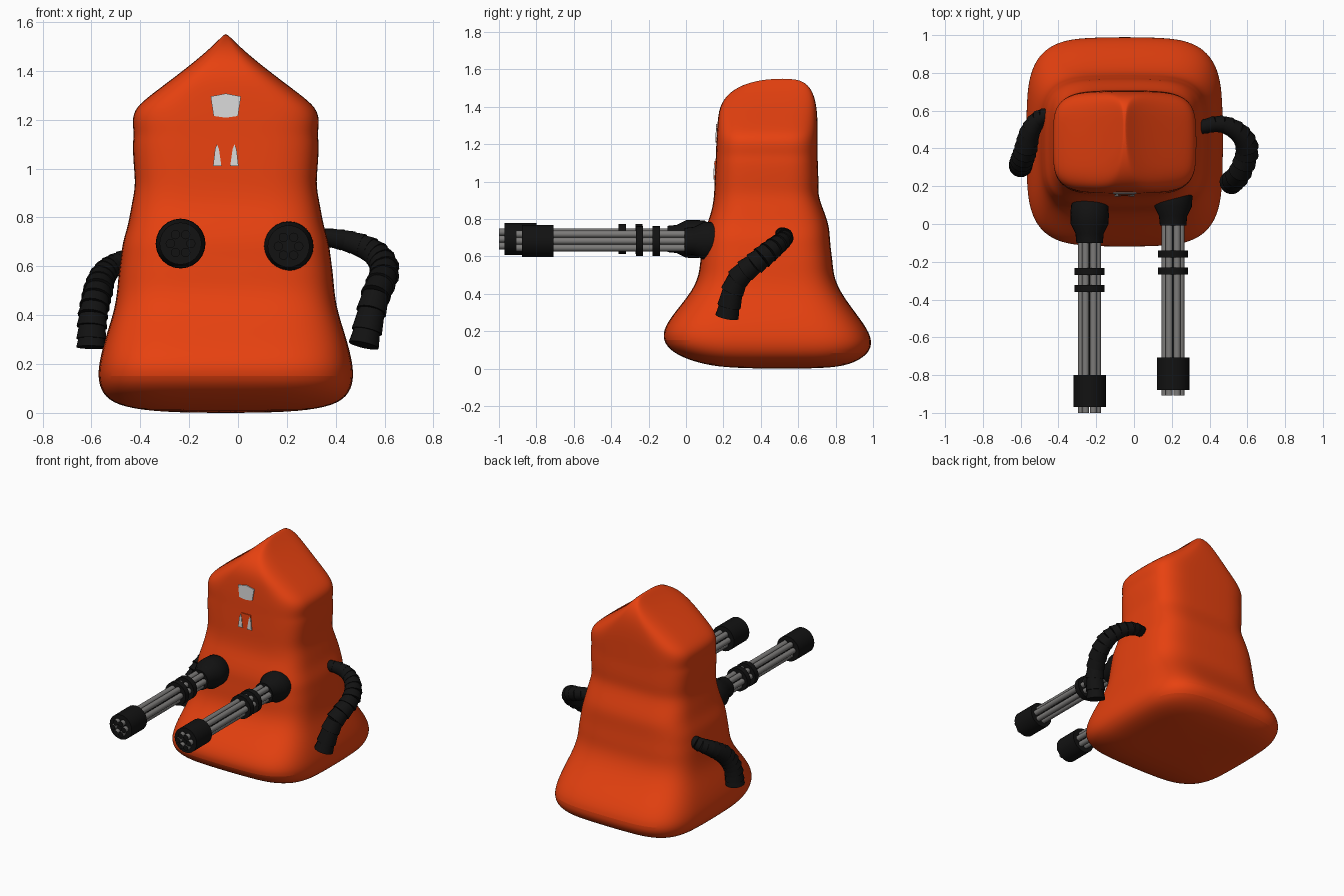
import bpy, bmesh, math
from mathutils import Vector, Matrix

cube = bpy.data.objects.get("Cube")
if cube:
    bpy.data.objects.remove(cube, do_unlink=True)


def material(name, r, g, b):
    m = bpy.data.materials.new(name)
    m.use_nodes = True
    m.diffuse_color = (r, g, b, 1)
    m.node_tree.nodes["Principled BSDF"].inputs["Base Color"].default_value = (r, g, b, 1)
    return m


ORANGE = material("orange", 0.8, 0.053, 0.005)
BLACK = material("black", 0.006, 0.006, 0.006)
STEEL = material("steel grey", 0.2, 0.195, 0.19)
PALE = material("pale grey", 0.68, 0.68, 0.68)


def finish(name, bm, *mats, smooth=True):
    bmesh.ops.recalc_face_normals(bm, faces=bm.faces)
    mesh = bpy.data.meshes.new(name)
    bm.to_mesh(mesh)
    bm.free()
    obj = bpy.data.objects.new(name, mesh)
    bpy.context.collection.objects.link(obj)
    for m in mats:
        mesh.materials.append(m)
    if smooth:
        bpy.ops.object.select_all(action='DESELECT')
        obj.select_set(True)
        bpy.context.view_layer.objects.active = obj
        bpy.ops.object.shade_smooth_by_angle(angle=math.radians(40))
    return obj


def loft(bm, rings):
    """Skin a list of point rings and cap both ends."""
    loops = [[bm.verts.new(p) for p in ring] for ring in rings]
    n = len(loops[0])
    for a, b in zip(loops, loops[1:]):
        for i in range(n):
            j = (i + 1) % n
            bm.faces.new((a[i], a[j], b[j], b[i]))
    return [bm.faces.new(loops[0]), bm.faces.new(loops[-1])]


# Body: rounded-square rings closing to a gabled top
MID_X = -0.05
BODY = [  # height, half width, front y, back y
    (0, .1, .42, .62), (.005, .3, .2, .8), (.03, .45, .06, .9),
    (.08, .51, -.07, .98), (.15, .527, -.13, 1), (.23, .515, -.115, .96),
    (.32, .49, -.045, .89), (.42, .457, .035, .82), (.5, .445, .068, .79),
    (.57, .44, .075, .785), (.64, .43, .085, .775), (.7, .423, .09, .77),
    (.77, .4, .11, .765), (.85, .387, .14, .735), (.93, .37, .15, .705),
    (1, .377, .152, .71), (1.1, .383, .157, .705), (1.14, .376, .159, .705),
    (1.2, .385, .161, .705), (1.25, .37, .164, .705), (1.3, .31, .167, .705),
    (1.4, .175, .175, .7), (1.48, .077, .23, .68), (1.53, .026, .33, .64),
    (1.55, .005, .45, .58)]


def body_ring(z, half, front, back, count=32):
    pts = []
    for i in range(count):
        t = math.tau * i / count
        c, s = math.cos(t), math.sin(t)
        x = math.copysign(abs(c) ** 0.5, c) * half
        y = math.copysign(abs(s) ** 0.5, s) * (back - front) / 2
        pts.append((MID_X + x, (front + back) / 2 + y, z))
    return pts


bm = bmesh.new()
loft(bm, [body_ring(*row) for row in BODY])
body = finish("body", bm, ORANGE)
for p in body.data.polygons:
    p.use_smooth = True
sub = body.modifiers.new("smoothing", 'SUBSURF')
sub.levels = sub.render_levels = 2


# Face: thin plates following the slope of the front wall
def plate(name, outline, mat, lift):
    bm = bmesh.new()
    rings = [[(x, 0.15 + (z - 0.95) * 0.045 - d, z) for x, z in outline]
             for d in (lift, lift - 0.007)]
    loft(bm, rings)
    return finish(name, bm, mat, smooth=False)


plate("eye_patch", [(-.1, 1.215), (-.05, 1.208), (0, 1.215), (.012, 1.295),
                    (-.05, 1.307), (-.112, 1.295)], PALE, 0.005)
plate("mouth", [(-.085, 1.015), (-.01, 1.015), (-.01, 1.11), (-.085, 1.11)], ORANGE, 0.004)
for name, side in (("right_tooth", -1), ("left_tooth", 1)):
    shape = [(.018, 1.01), (.052, 1.01), (.044, 1.08), (.036, 1.1), (.028, 1.08)]
    plate(name, [(MID_X + side * x, z) for x, z in shape], PALE, 0.007)


# Rotary guns: all parts are turned profiles along y
def turned(name, center, profile, mat, sides=24, cap=None):
    """Profile holds (radius, y) pairs."""
    bm = bmesh.new()
    x, y, z = center
    caps = loft(bm, [[(x + r * math.cos(math.tau * i / sides), y + d,
                       z + r * math.sin(math.tau * i / sides))
                      for i in range(sides)] for r, d in profile])
    for f in caps:
        f.material_index = 1 if cap else 0
    return finish(name, bm, *([mat, cap] if cap else [mat]))


def gun(side, center):
    turned(side + "_gun_mount", center,
           [(.08, .13), (.098, .1), (.102, .05), (.1, 0), (.075, -.05), (.07, -.1)], BLACK)
    turned(side + "_gun_core", center, [(.028, 0), (.028, -.97)], BLACK, 12)
    x, y, z = center
    for k in range(6):
        a = math.tau * k / 6
        spot = (x + .042 * math.cos(a), y, z + .042 * math.sin(a))
        turned(f"{side}_gun_barrel_{k + 1}", spot, [(.019, 0), (.019, -1)], STEEL, 12, BLACK)
    for label, start, end, r in (("rear_band", -.232, -.27, .08),
                                 ("front_band", -.322, -.36, .08),
                                 ("muzzle", -.8, -.97, .086)):
        turned(f"{side}_gun_{label}", center, [(r, start), (r, end)], BLACK)


gun("right", (-.235, 0, .693))
gun("left", (.207, .092, .682))


# Arms: chains of flared hose segments along a smooth path
def spline(points, t):
    n = len(points) - 1
    i = min(int(t * n), n - 1)
    u = t * n - i
    p0, p1, p2, p3 = (Vector(points[min(max(i + k, 0), n)]) for k in (-1, 0, 1, 2))
    return 0.5 * (2 * p1 + (p2 - p0) * u + (2 * p0 - 5 * p1 + 4 * p2 - p3) * u ** 2
                  + (3 * p1 - p0 - 3 * p2 + p3) * u ** 3)


def arm(name, points, segments=14, sides=16):
    bm = bmesh.new()
    for k in range(segments):
        a, b = spline(points, k / segments), spline(points, (k + 1) / segments)
        axis = b - a
        turn = axis.to_track_quat('Z', 'Y').to_matrix().to_4x4()
        r = 0.038 + 0.022 * min(1, 2 * k / segments)
        bmesh.ops.create_cone(bm, cap_ends=True, segments=sides, radius1=r * 0.9,
                              radius2=r * 1.05, depth=axis.length * 1.1,
                              matrix=Matrix.Translation((a + b) / 2) @ turn)
    return finish(name, bm, BLACK)


arm("left_arm", [(.35, .51, .72), (.46, .53, .7), (.56, .48, .655),
                 (.6, .39, .58), (.56, .27, .47), (.515, .22, .28)])
arm("right_arm", [(-.43, .58, .64), (-.5, .56, .61), (-.55, .49, .565),
                  (-.575, .39, .49), (-.595, .33, .39), (-.6, .31, .27)])
